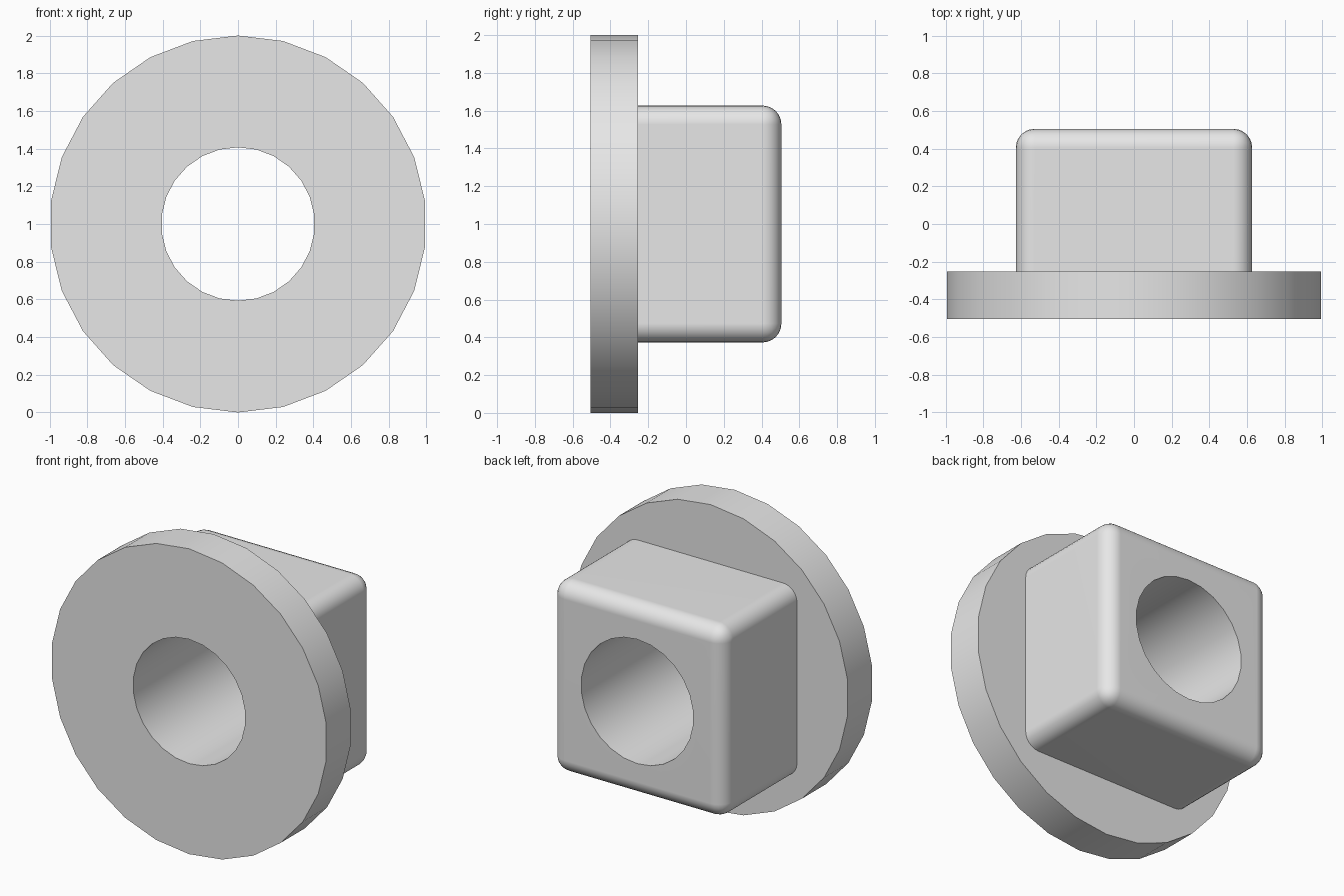
import bpy
import bmesh
import math
from mathutils import Matrix

if "Cube" in bpy.data.objects:
    bpy.data.objects.remove(bpy.data.objects["Cube"], do_unlink=True)

SIDES = 26
FRONT, STEP, BACK = -0.505, -0.253, 0.505
BLOCK = 1.254

grey = bpy.data.materials.new("light_grey")
grey.use_nodes = True
colour = (0.8, 0.8, 0.8, 1)
grey.diffuse_color = colour
grey.node_tree.nodes["Principled BSDF"].inputs["Base Color"].default_value = colour


def add_object(name, bm):
    mesh = bpy.data.meshes.new(name)
    bm.to_mesh(mesh)
    bm.free()
    mesh.materials.append(grey)
    obj = bpy.data.objects.new(name, mesh)
    bpy.context.collection.objects.link(obj)
    return obj


def cylinder(name, radius, y0, y1):
    """Cylinder along y with a corner at the very top."""
    bm = bmesh.new()
    bmesh.ops.create_cone(bm, cap_ends=True, segments=SIDES,
                          radius1=radius, radius2=radius, depth=y1 - y0)
    top = max(bm.verts, key=lambda v: v.co.y).co
    spin = Matrix.Rotation(math.pi / 2 - math.atan2(top.y, top.x), 4, "Z")
    place = Matrix.Translation((0, (y0 + y1) / 2, 1))
    bm.transform(place @ Matrix.Rotation(math.pi / 2, 4, "X") @ spin)
    return add_object(name, bm)


def rounded_block(name, y0, y1):
    """Square block, rounded everywhere but around its front face."""
    bm = bmesh.new()
    bmesh.ops.create_cube(bm, size=1)
    bm.transform(Matrix.Translation((0, (y0 + y1) / 2, 1))
                 @ Matrix.Diagonal((BLOCK, y1 - y0, BLOCK, 1)))
    middle = (y0 + y1) / 2
    edges = [e for e in bm.edges if any(v.co.y > middle for v in e.verts)]
    bmesh.ops.bevel(bm, geom=edges, offset=0.1, segments=6,
                    profile=0.5, affect="EDGES")
    return add_object(name, bm)


def combine(target, other, operation):
    mod = target.modifiers.new(operation.lower(), "BOOLEAN")
    mod.operation = operation
    mod.solver = "EXACT"
    mod.object = other
    bpy.context.view_layer.objects.active = target
    bpy.ops.object.modifier_apply(modifier=mod.name)
    bpy.data.objects.remove(other, do_unlink=True)


# Round flange joined to the square block, bored through
bushing = cylinder("flanged_bushing", 1, FRONT, STEP)
combine(bushing, rounded_block("square_block", STEP - 0.1, BACK), "UNION")
combine(bushing, cylinder("bore", 0.407, FRONT - 0.2, BACK + 0.2), "DIFFERENCE")

# Smooth curved walls, flat large faces
bpy.ops.object.select_all(action="DESELECT")
bushing.select_set(True)
bpy.context.view_layer.objects.active = bushing
bpy.ops.object.shade_smooth_by_angle(angle=math.radians(30))
weighted = bushing.modifiers.new("weighted_normals", "WEIGHTED_NORMAL")
weighted.keep_sharp = True
